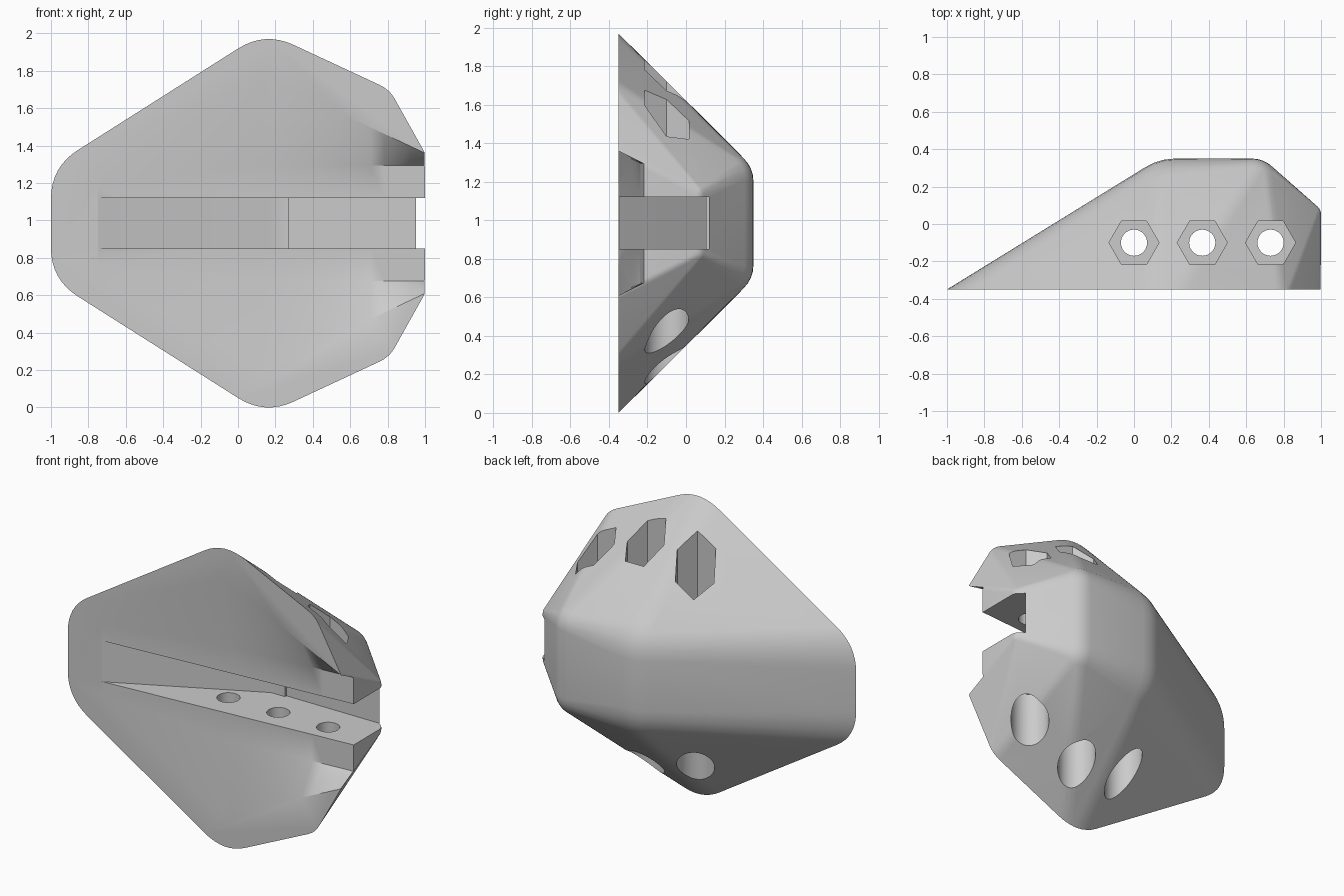
import bpy, bmesh, math
from mathutils import Vector

old = bpy.data.objects.get("Cube")
if old:
    bpy.data.objects.remove(old, do_unlink=True)

MID = 0.985      # height of the symmetry plane
FRONT = -0.35    # flat mounting face

grey = bpy.data.materials.new("plain grey")
grey.use_nodes = True
colour = (0.6, 0.6, 0.6, 1)
grey.diffuse_color = colour
grey.node_tree.nodes["Principled BSDF"].inputs["Base Color"].default_value = colour


def to_object(bm, name):
    bmesh.ops.recalc_face_normals(bm, faces=bm.faces)
    mesh = bpy.data.meshes.new(name)
    bm.to_mesh(mesh)
    bm.free()
    mesh.materials.append(grey)
    obj = bpy.data.objects.new(name, mesh)
    bpy.context.collection.objects.link(obj)
    return obj


def hull(points):
    """Clean convex solid around the points."""
    bm = bmesh.new()
    for p in points:
        bm.verts.new(p)
    bmesh.ops.remove_doubles(bm, verts=bm.verts, dist=0.001)
    bmesh.ops.convex_hull(bm, input=bm.verts)
    loose = [v for v in bm.verts if not v.link_faces]
    bmesh.ops.delete(bm, geom=loose, context='VERTS')
    bmesh.ops.dissolve_limit(bm, angle_limit=0.002, verts=bm.verts, edges=bm.edges)
    return bm


def rounded_outline(corners, steps=8):
    """Closed outline on the front plane; corners are (x, half height, fillet)."""
    points = []
    for i, (x, h, fillet) in enumerate(corners):
        v = Vector((x, h))
        a = v + (Vector(corners[i - 1][:2]) - v).normalized() * fillet
        b = v + (Vector(corners[(i + 1) % len(corners)][:2]) - v).normalized() * fillet
        for k in range(steps + 1):
            t = k / steps
            p = a * (1 - t) ** 2 + v * 2 * t * (1 - t) + b * t * t
            points.append(Vector((p.x, FRONT, MID + p.y)))
    return points


def ball(x, y, h, r):
    """Points of a round back corner, with its mirror image."""
    bm = bmesh.new()
    bmesh.ops.create_uvsphere(bm, u_segments=32, v_segments=16, radius=r)
    points = [v.co + Vector((x, y, MID + s * h)) for v in bm.verts for s in (1, -1)]
    bm.free()
    return points


def loft(sections, name):
    """Solid through a row of equal-length closed sections."""
    bm = bmesh.new()
    rings = [[bm.verts.new(p) for p in s] for s in sections]
    n = len(rings[0])
    for a, b in zip(rings, rings[1:]):
        for i in range(n):
            j = (i + 1) % n
            bm.faces.new((a[i], a[j], b[j], b[i]))
    bm.faces.new(rings[0])
    bm.faces.new(rings[-1])
    bmesh.ops.triangulate(bm, faces=bm.faces)
    return to_object(bm, name)


def prism(sides, radius, x, z0, z1, name):
    """Upright hole cutter."""
    def ring(z):
        return [(x + radius * math.cos(2 * math.pi * i / sides),
                 -0.1 + radius * math.sin(2 * math.pi * i / sides), z)
                for i in range(sides)]
    return loft([ring(z0), ring(z1)], name)


# Body: rounded front outline drawn back to round corners
upper = [(-1, 0.3, 0.17), (0.144, 1.025, 0.17), (0.81, 0.715, 0.06), (1, 0.375, 0.02)]
lower = [(x, -h, f) for x, h, f in reversed(upper)]
points = rounded_outline(upper + lower)
points += ball(0.22, 0.05, 0.165, 0.3)
points += ball(0.63, 0.19, 0.22, 0.16)
points += ball(0.94, 0.05, 0.15, 0.06)
body = to_object(hull(points), "hollowed_body")

cutters = []

# Shallow hollow in the front, deepening to the right
sections = []
stations = [-0.75] + [0.13 + 0.87 * i / 12 for i in range(13)] + [1.06]
for x in stations:
    if x < 0:
        outer, inner = 0.23, 0.2
    else:
        outer, inner = 0.785 - 0.41 * (x - 0.13) / 0.87, 0.31
    floor = FRONT + 0.001 + 0.13 * (x + 0.75) / 1.75
    ring = [(-outer, FRONT - 0.1), (-outer, FRONT), (-inner, floor),
            (inner, floor), (outer, FRONT), (outer, FRONT - 0.1)]
    sections.append([(x, y, MID + h) for h, y in ring])
cutters.append(loft(sections, "hollow_cutter"))

# Slot with a sloping floor, open at the right
profile = [(-0.95, -0.45), (-0.75, FRONT), (0.17, 0.105), (0.27, 0.105),
           (0.27, 0.12), (1.2, 0.12), (1.2, -0.45)]
cutters.append(loft([[(x, y, MID + h) for x, y in profile] for h in (-0.135, 0.135)],
                    "slot_cutter"))

# Bolt holes: nut pocket above, round counterbore below, bore between
for x in (0, 0.365, 0.73):
    cutters.append(prism(6, 0.134, x, MID + 0.32, 2.2, "nut_pocket_cutter"))
    cutters.append(prism(40, 0.114, x, -0.2, MID - 0.32, "counterbore_cutter"))
    cutters.append(prism(32, 0.07, x, MID - 0.5, MID + 0.5, "bore_cutter"))

bpy.context.view_layer.objects.active = body
for cutter in cutters:
    cutter.hide_render = True
    mod = body.modifiers.new("cut", 'BOOLEAN')
    mod.operation = 'DIFFERENCE'
    mod.solver = 'EXACT'
    mod.object = cutter
    bpy.ops.object.modifier_apply(modifier=mod.name)
    bpy.data.objects.remove(cutter, do_unlink=True)

for o in bpy.context.selected_objects:
    o.select_set(False)
body.select_set(True)
bpy.ops.object.shade_smooth_by_angle(angle=math.radians(30))
